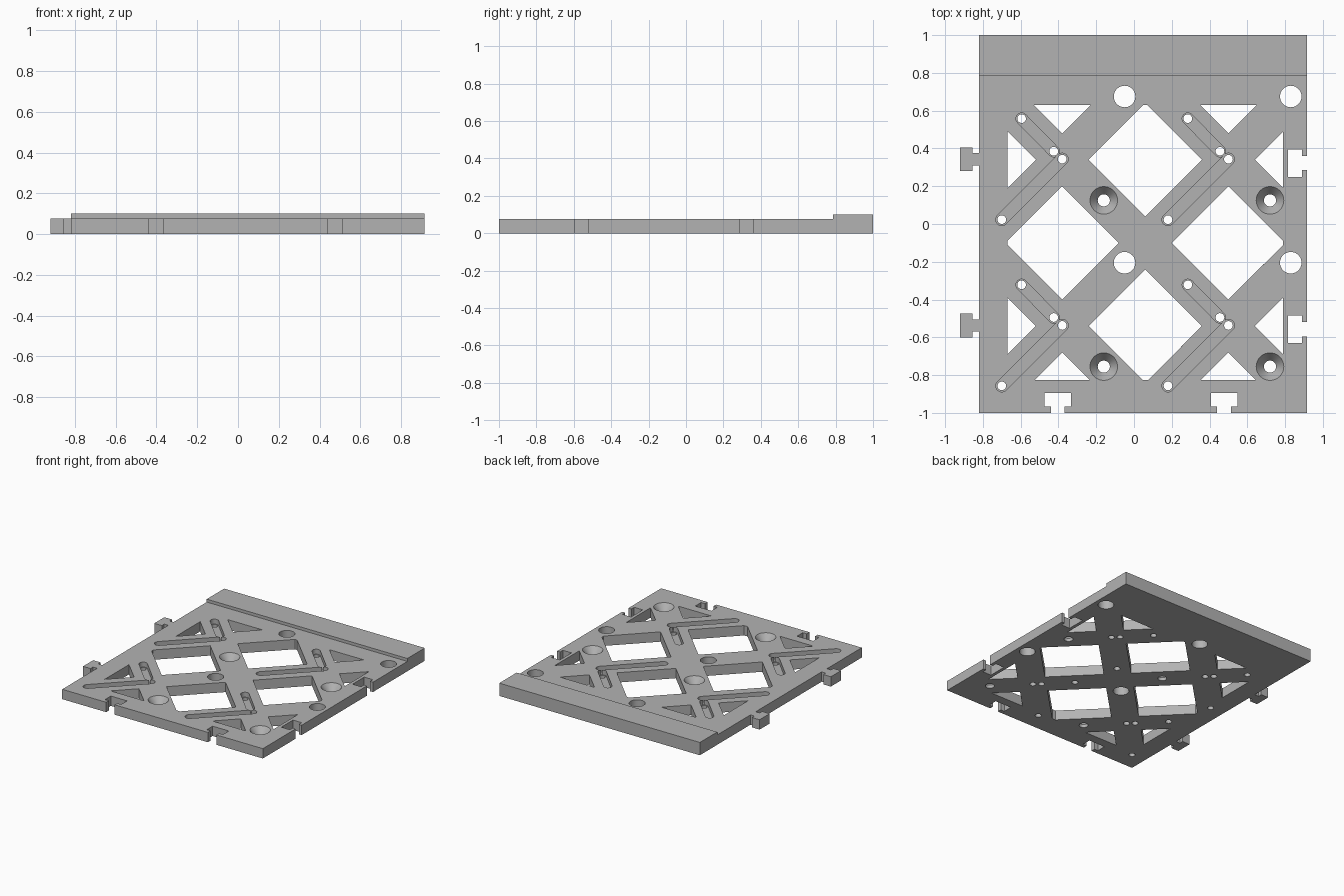
import bpy, bmesh
from math import pi, cos, sin, atan2, radians
from mathutils import Vector

cube = bpy.data.objects.get("Cube")
if cube:
    bpy.data.objects.remove(cube, do_unlink=True)

TOP, RIDGE = 0.077, 0.1      # plate and rear strip heights
PITCH = 0.88                 # spacing of every repeated feature
LOW, HIGH = -0.05, 0.15      # vertical reach of through cuts
STEPS = (0, PITCH)

grey = bpy.data.materials.new("plain grey")
grey.use_nodes = True
colour = (0.45, 0.45, 0.45, 1)
grey.diffuse_color = colour
grey.node_tree.nodes["Principled BSDF"].inputs["Base Color"].default_value = colour


def prism(bm, points, low=LOW, high=HIGH):
    """Extrude a counter-clockwise outline between two heights."""
    lower = [bm.verts.new((x, y, low)) for x, y in points]
    upper = [bm.verts.new((x, y, high)) for x, y in points]
    bm.faces.new(lower[::-1])
    bm.faces.new(upper)
    n = len(points)
    for i in range(n):
        j = (i + 1) % n
        bm.faces.new((lower[i], lower[j], upper[j], upper[i]))


def box(x0, x1, y0, y1):
    return [(x0, y0), (x1, y0), (x1, y1), (x0, y1)]


def circle(x, y, r, n=40):
    return [(x + r * cos(2 * pi * i / n), y + r * sin(2 * pi * i / n)) for i in range(n)]


def capsule(a, b, r, n=14):
    """Slot outline with round ends from a to b."""
    turn = atan2(b[1] - a[1], b[0] - a[0])
    ends = ((b, turn - pi / 2), (a, turn + pi / 2))
    return [(c[0] + r * cos(s + pi * i / n), c[1] + r * sin(s + pi * i / n))
            for c, s in ends for i in range(n + 1)]


def clip(points, axis, limit, sign):
    """Trim a convex outline at a line parallel to an axis."""
    out = []
    for p, q in zip(points, points[1:] + points[:1]):
        dp, dq = sign * (limit - p[axis]), sign * (limit - q[axis])
        if dp >= 0:
            out.append(p)
        if dp * dq < 0:
            out.append(tuple(Vector(p).lerp(Vector(q), dp / (dp - dq))))
    return out


def make(name, bm):
    bmesh.ops.recalc_face_normals(bm, faces=bm.faces)
    mesh = bpy.data.meshes.new(name)
    bm.to_mesh(mesh)
    bm.free()
    mesh.materials.append(grey)
    obj = bpy.data.objects.new(name, mesh)
    bpy.context.collection.objects.link(obj)
    return obj


def cut(target, outlines, low=LOW, high=HIGH):
    """Subtract a set of separate prisms."""
    bm = bmesh.new()
    for points in outlines:
        prism(bm, points, low, high)
    subtract(target, make("cutter", bm))


def subtract(target, cutter):
    cutter.hide_render = True
    mod = target.modifiers.new("cut", "BOOLEAN")
    mod.operation, mod.solver, mod.object = "DIFFERENCE", "EXACT", cutter
    bpy.context.view_layer.objects.active = target
    bpy.ops.object.modifier_apply(modifier="cut")
    bpy.data.objects.remove(cutter, do_unlink=True)


# Plate outline with two T-shaped tabs on its right edge (-x)
outline = [(-0.82, -1), (0.915, -1), (0.915, 1), (-0.82, 1)]
for dy in STEPS:
    tab = [(-0.82, 0.375), (-0.855, 0.375), (-0.855, 0.405), (-0.92, 0.405)]
    tab += [(x, 0.685 - y) for x, y in reversed(tab)]
    outline += [(x, y - dy) for x, y in tab]
bm = bmesh.new()
prism(bm, outline, 0, RIDGE)
plate = make("interlocking_plate", bm)

# Lower everything in front of the raised rear strip
cut(plate, [box(-1.2, 1.2, -1.2, 0.785)], TOP, HIGH)

# Diamond lattice, trimmed to the frame opening
openings = []
for i in range(-1, 4):
    for j in range(-2, 3):
        x, y, r = -0.38 + 0.44 * i, -0.1 + 0.44 * j, 0.3
        if (i + j) % 2:
            continue
        shape = [(x + r, y), (x, y + r), (x - r, y), (x, y - r)]
        for axis, limit, sign in ((0, 0.79, 1), (0, -0.67, -1), (1, 0.63, 1), (1, -0.825, -1)):
            shape = clip(shape, axis, limit, sign)
        if len(shape) > 2:
            openings.append(shape)
cut(plate, openings)

# T-shaped sockets on the left (+x) and front edges
sockets = []
for d in STEPS:
    sockets.append([(x, y - d) for x, y in (
        (0.815, 0.25), (0.89, 0.25), (0.89, 0.285), (1, 0.285),
        (1, 0.36), (0.89, 0.36), (0.89, 0.395), (0.815, 0.395))])
    sockets.append([(x + d, y) for x, y in (
        (-0.44, -1.1), (-0.367, -1.1), (-0.367, -0.967), (-0.333, -0.967),
        (-0.333, -0.895), (-0.473, -0.895), (-0.473, -0.967), (-0.44, -0.967))])
cut(plate, sockets)

# Grooves with a through hole at both ends, plus plain large holes
long_grooves, short_grooves, holes = [], [], []
for dx in STEPS:
    for dy in STEPS:
        def at(x, y):
            return (x + dx, y - dy)
        a, b = at(-0.38, 0.343), at(-0.7, 0.023)
        c, d = at(-0.595, 0.558), at(-0.425, 0.385)
        long_grooves.append(capsule(a, b, 0.032))
        short_grooves.append(capsule(c, d, 0.03))
        holes += [circle(*p, 0.023, 24) for p in (a, b, c, d)]
        holes.append(circle(*at(-0.05, 0.675), 0.057))
cut(plate, long_grooves, 0.038, HIGH)
cut(plate, short_grooves, 0.038, HIGH)
cut(plate, holes)

# Countersunk screw holes: straight bore opening into a cone
bm = bmesh.new()
for dx in STEPS:
    for dy in STEPS:
        levels = ((LOW, 0.032), (0.025, 0.032), (TOP, 0.073), (HIGH, 0.073))
        rings = [[bm.verts.new((x, y, z)) for x, y in circle(dx - 0.16, 0.125 - dy, r)]
                 for z, r in levels]
        bm.faces.new(rings[0][::-1])
        bm.faces.new(rings[-1])
        for lo, hi in zip(rings, rings[1:]):
            for k in range(len(lo)):
                m = (k + 1) % len(lo)
                bm.faces.new((lo[k], lo[m], hi[m], hi[k]))
subtract(plate, make("cutter", bm))

bpy.ops.object.select_all(action="DESELECT")
plate.select_set(True)
bpy.context.view_layer.objects.active = plate
bpy.ops.object.shade_smooth_by_angle(angle=radians(30))
